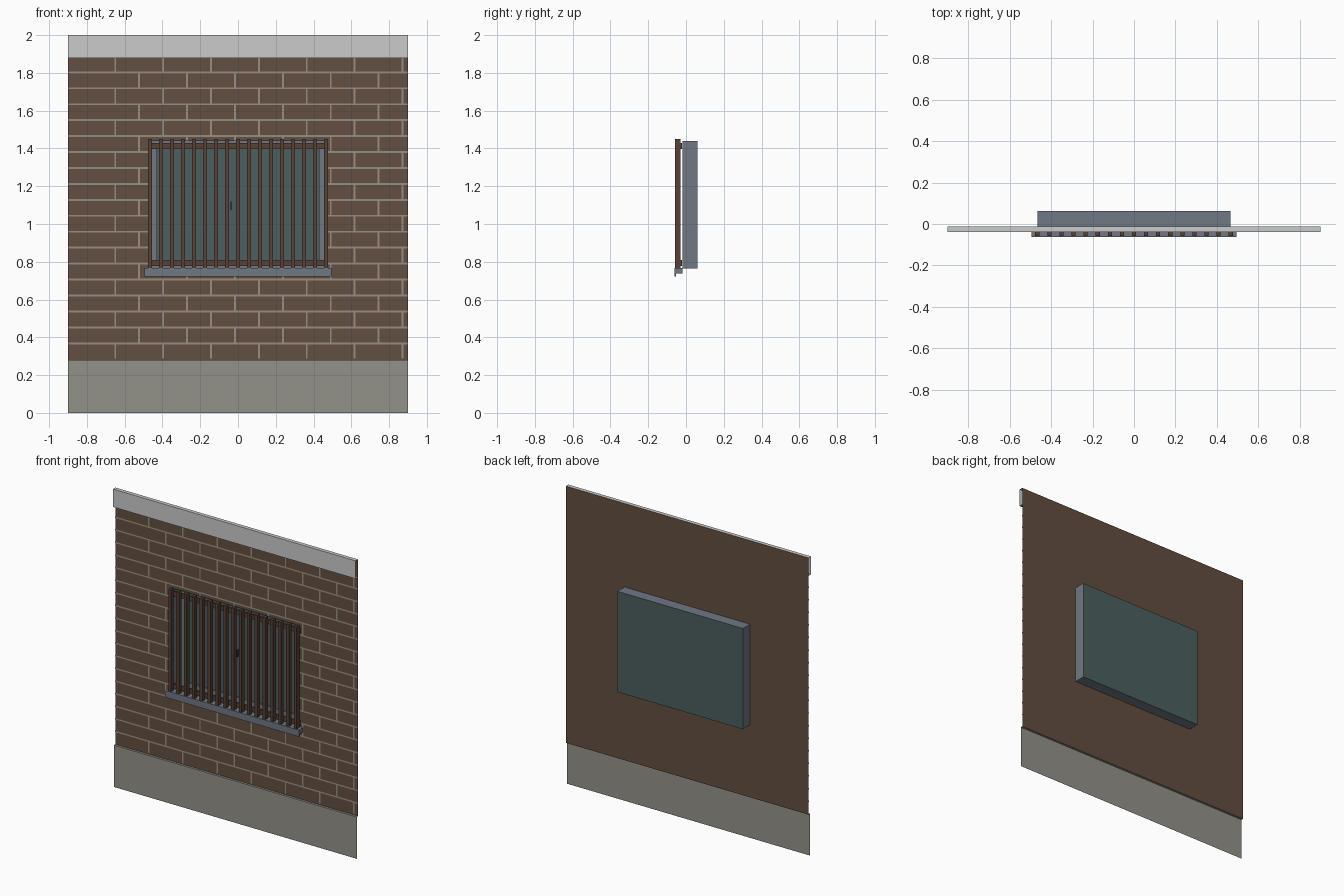
import bpy
import bmesh

if "Cube" in bpy.data.objects:
    bpy.data.objects.remove(bpy.data.objects["Cube"], do_unlink=True)


def material(name, r, g, b):
    """Flat colour given as 0-255 sRGB, stored as linear values."""
    lin = [((c / 255 + 0.055) / 1.055) ** 2.4 for c in (r, g, b)] + [1]
    m = bpy.data.materials.new(name)
    m.use_nodes = True
    m.diffuse_color = lin
    m.node_tree.nodes["Principled BSDF"].inputs["Base Color"].default_value = lin
    return m


BRICK = material("brick brown", 98, 78, 65)
MORTAR = material("mortar beige", 152, 143, 130)
WHITE = material("pale plaster", 203, 203, 203)
STONE = material("plinth grey", 148, 146, 137)
METAL = material("blue grey metal", 112, 120, 132)
GLASS = material("teal glass", 76, 95, 95)
IRON = material("brown iron", 88, 66, 54)
DARK = material("dark handle", 55, 55, 58)

# Main dimensions
W = 0.9
WALL_Y, MORTAR_Y = -0.013, -0.017
BACK_Y = 0.062
HX, HZ0, HZ1 = 0.465, 0.765, 1.44          # window opening
PLINTH, BAND, TOP = 0.28, 1.88, 2.0


def make(name, mat, quads=(), boxes=()):
    """One object from 4-point faces and (low corner, high corner) boxes."""
    bm = bmesh.new()
    for q in quads:
        bm.faces.new([bm.verts.new(p) for p in q])
    for lo, hi in boxes:
        cube = bmesh.ops.create_cube(bm, size=1)["verts"]
        for v in cube:
            v.co = [hi[i] if v.co[i] > 0 else lo[i] for i in range(3)]
    mesh = bpy.data.meshes.new(name)
    bm.to_mesh(mesh)
    bm.free()
    mesh.materials.append(mat)
    ob = bpy.data.objects.new(name, mesh)
    bpy.context.collection.objects.link(ob)
    return ob


def upright(x0, x1, z0, z1, y):
    return [(x0, y, z0), (x1, y, z0), (x1, y, z1), (x0, y, z1)]


def ledge(y0, y1, z, x=W):
    return [(-x, y0, z), (x, y0, z), (x, y1, z), (-x, y1, z)]


def around_window(x0, x1, z0, z1, y):
    """Rectangle split round the window opening."""
    xs = [x0] + [x for x in (-HX, HX) if x0 < x < x1] + [x1]
    zs = [z0] + [z for z in (HZ0, HZ1) if z0 < z < z1] + [z1]
    out = []
    for a, b in zip(xs, xs[1:]):
        for c, d in zip(zs, zs[1:]):
            if not (abs(a + b) / 2 < HX and HZ0 < (c + d) / 2 < HZ1):
                out.append(upright(a, b, c, d, y))
    return out


# Brick wall sheet with the opening
make("brick_wall", BRICK, around_window(-W, W, PLINTH, TOP, WALL_Y))

# Mortar joints in running bond
ROW, LENGTH, J = 0.0844, 0.2535, 0.005
joints = []
first = 1.803
for i in range(19):
    z1 = first + ROW * (1 - i)
    z0 = max(z1 - ROW, PLINTH)
    if z0 > PLINTH + J:
        joints += around_window(-W, W, z0 - J, z0 + J, MORTAR_Y)
    x = -0.65 + (i % 2) * LENGTH / 2
    while x < W:
        joints += around_window(x - J, x + J, z0 + J, min(z1 - J, BAND), MORTAR_Y)
        x += LENGTH
make("mortar_joints", MORTAR, joints)

# Plinth and top band, open at the ends
make("plinth", STONE, [upright(-W, W, 0, PLINTH, -0.028),
                       ledge(-0.028, WALL_Y, PLINTH)])
make("top_band", WHITE, [upright(-W, W, BAND, TOP, -0.039),
                         ledge(-0.039, WALL_Y, TOP),
                         ledge(-0.039, WALL_Y, BAND)[::-1]])

# Window recess: four reveal sheets, glass at the back, thin frame on it
FRONT = -0.018
reveal = [ledge(FRONT, BACK_Y, HZ1, HX), ledge(FRONT, BACK_Y, HZ0, HX)[::-1]]
for s in (-1, 1):
    side = [(s * HX, FRONT, HZ0), (s * HX, BACK_Y, HZ0),
            (s * HX, BACK_Y, HZ1), (s * HX, FRONT, HZ1)]
    reveal.append(side[::s])
make("window_reveal", METAL, reveal)
make("window_glass", GLASS, [upright(-HX, HX, HZ0, HZ1, BACK_Y)])
F = 0.035
fy0, fy1 = BACK_Y - 0.012, BACK_Y - 0.003
frame = [((-HX, fy0, z), (HX, fy1, z + F)) for z in (HZ0, HZ1 - F)]
frame += [((x, fy0, HZ0 + F), (x + F, fy1, HZ1 - F)) for x in (-HX, HX - F)]
make("window_frame", METAL, boxes=frame)
make("window_handle", DARK,
     boxes=[((-0.04, 0.04, 1.075), (-0.034, BACK_Y - 0.003, 1.12))])

# Sill with a dropped front lip
make("window_sill", METAL, boxes=[
    ((-0.495, -0.052, 0.737), (0.495, FRONT, 0.767)),
    ((-0.495, -0.062, 0.722), (0.495, -0.052, 0.767))])

# Security grille: upright bars on two rails
BARS, SPAN, HALF = 17, 0.466, 0.01
bars = []
for i in range(BARS):
    x = -SPAN + 2 * SPAN * i / (BARS - 1)
    bars.append(((x - HALF, -0.058, 0.767), (x + HALF, -0.03, 1.45)))
make("grille_bars", IRON, boxes=bars)
make("grille_rails", IRON, boxes=[
    ((-SPAN - HALF, -0.03, z), (SPAN + HALF, -0.02, z + 0.032))
    for z in (0.778, 1.398)])
